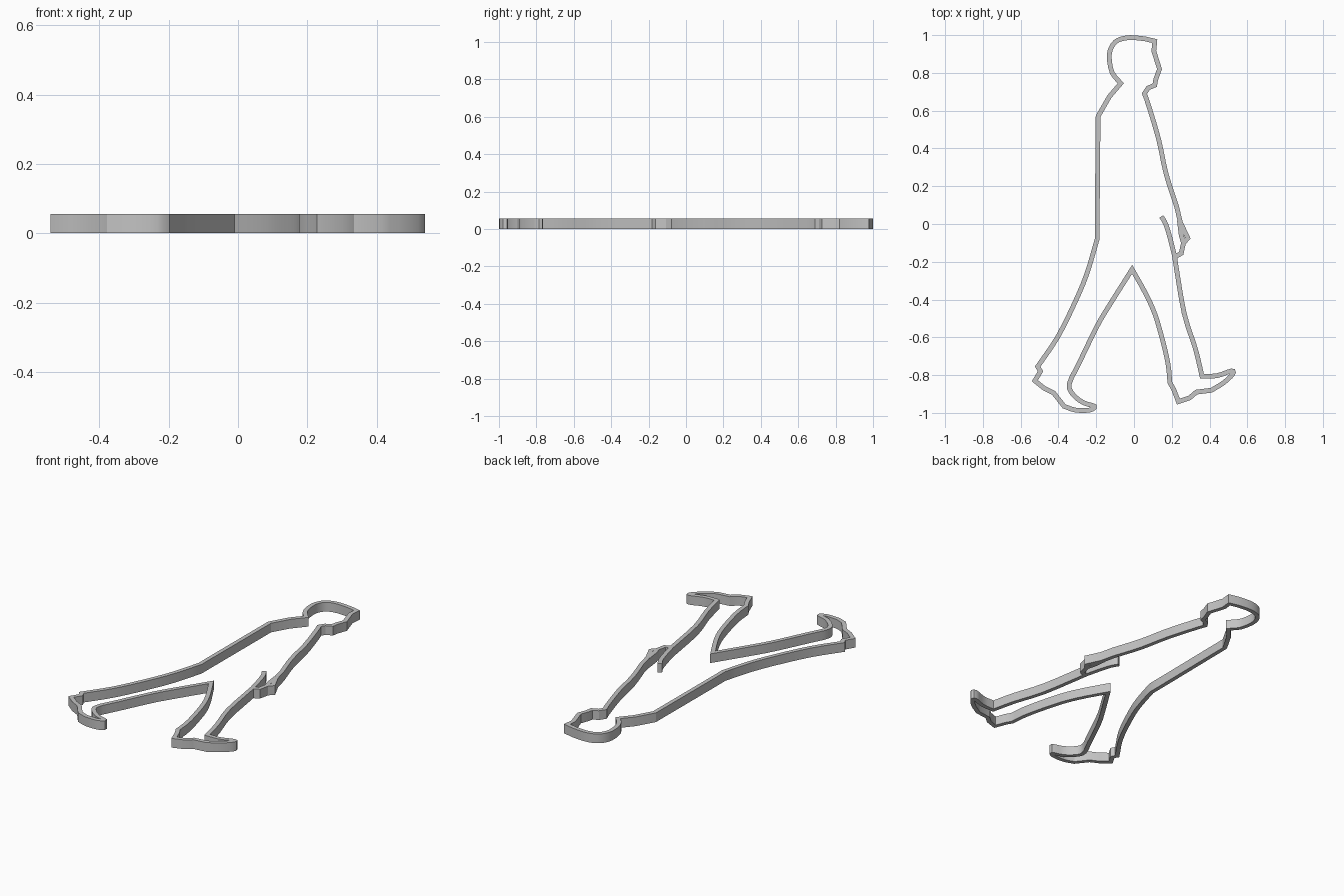
import bpy
import bmesh
from mathutils import Vector

HEIGHT = 0.055
HALF_WIDTH = 0.0125

default_cube = bpy.data.objects.get("Cube")
if default_cube:
    bpy.data.objects.remove(default_cube, do_unlink=True)

grey = bpy.data.materials.new("plain grey")
grey.use_nodes = True
grey_colour = (0.55, 0.55, 0.55, 1)
grey.diffuse_color = grey_colour
grey.node_tree.nodes["Principled BSDF"].inputs["Base Color"].default_value = grey_colour


def rounded(points, steps=3):
    """Return a smooth curve passing through the given points."""
    pts = [Vector(p) for p in points]
    result = []
    for i in range(len(pts) - 1):
        start, end = pts[i], pts[i + 1]
        before = pts[i - 1] if i else start * 2 - end
        after = pts[i + 2] if i + 2 < len(pts) else end * 2 - start
        for s in range(steps):
            t = s / steps
            result.append(0.5 * (2 * start + (end - before) * t
                          + (2 * before - 5 * start + 4 * end - after) * t ** 2
                          + (3 * start - before - 3 * end + after) * t ** 3))
    return result + [pts[-1]]


def clean(sections):
    """Join the sections into one path without doubled points."""
    path = []
    for section in sections:
        for p in section:
            p = Vector(p)
            if not path or (p - path[-1]).length > 0.002:
                path.append(p)
    return path


def build_strip(name, path, closed):
    """Stand a mitred flat band of constant width along the path."""
    bm = bmesh.new()
    count = len(path)
    rings = []
    for i, point in enumerate(path):
        before = path[i - 1] if closed or i else None
        after = path[(i + 1) % count] if closed or i < count - 1 else None
        into = (point - before).normalized() if before else None
        out = (after - point).normalized() if after else into
        into = into or out
        normal_in = Vector((-into.y, into.x))
        normal_out = Vector((-out.y, out.x))
        miter = (normal_in + normal_out).normalized()
        offset = miter * HALF_WIDTH / max(miter.dot(normal_out), 0.5)
        left, right = point + offset, point - offset
        rings.append([bm.verts.new((p.x, p.y, z)) for p, z in
                      ((left, 0), (right, 0), (right, HEIGHT), (left, HEIGHT))])
    for i in range(count if closed else count - 1):
        a, b = rings[i], rings[(i + 1) % count]
        for k in range(4):
            n = (k + 1) % 4
            bm.faces.new((a[k], a[n], b[n], b[k]))
    if not closed:
        bm.faces.new(rings[0])
        bm.faces.new(rings[-1])
    bmesh.ops.recalc_face_normals(bm, faces=bm.faces)
    mesh = bpy.data.meshes.new(name)
    bm.to_mesh(mesh)
    bm.free()
    mesh.materials.append(grey)
    obj = bpy.data.objects.new(name, mesh)
    bpy.context.collection.objects.link(obj)
    bpy.ops.object.select_all(action="DESELECT")
    obj.select_set(True)
    bpy.context.view_layer.objects.active = obj
    bpy.ops.object.shade_smooth_by_angle(angle=0.5)
    return obj


# Back of the head down to the nape
skull = rounded([(0.06, 0.98), (-0.02, 0.987), (-0.085, 0.973), (-0.12, 0.935),
                 (-0.131, 0.88), (-0.115, 0.8), (-0.07, 0.745)])
# Shoulder and straight back
back = [(-0.13, 0.675), (-0.19, 0.57), (-0.195, 0)]
# Trailing leg: outer line, shoe, inner line up to the crotch
rear_calf = rounded([(-0.195, -0.08), (-0.25, -0.265), (-0.315, -0.42),
                     (-0.405, -0.6), (-0.51, -0.755)])
rear_shoe = [(-0.495, -0.78), (-0.525, -0.83), (-0.475, -0.87), (-0.425, -0.895)]
rear_toe = rounded([(-0.37, -0.965), (-0.31, -0.985), (-0.235, -0.985),
                    (-0.21, -0.965), (-0.27, -0.945), (-0.325, -0.9),
                    (-0.342, -0.845), (-0.29, -0.735), (-0.195, -0.54),
                    (-0.13, -0.43), (-0.01, -0.24)])
# Leading leg: inner line, shoe, outer line up to the hand
front_calf = rounded([(-0.01, -0.24), (0.06, -0.365), (0.11, -0.475),
                      (0.15, -0.61), (0.18, -0.74), (0.19, -0.84)])
front_shoe = [(0.21, -0.875), (0.235, -0.94), (0.295, -0.92), (0.33, -0.89)]
front_toe = rounded([(0.41, -0.88), (0.475, -0.84), (0.522, -0.795),
                     (0.515, -0.778), (0.44, -0.803), (0.36, -0.806)])
front_thigh = rounded([(0.36, -0.806), (0.325, -0.66), (0.265, -0.47),
                       (0.215, -0.175)])
# Hand, arm and chest
hand = [(0.25, -0.155), (0.262, -0.1), (0.285, -0.075), (0.245, 0.01)]
arm = rounded([(0.225, 0.095), (0.17, 0.265), (0.13, 0.45), (0.075, 0.635),
               (0.055, 0.69)])
# Chin, nose and forehead
face = [(0.075, 0.72), (0.11, 0.735), (0.115, 0.765), (0.135, 0.82),
        (0.105, 0.915), (0.11, 0.968)]

build_strip("walking_figure_outline", clean([
    skull, back, rear_calf, rear_shoe, rear_toe, front_calf, front_shoe,
    front_toe, front_thigh, hand, arm, face]), closed=True)

# Inner edge of the sleeve, rising from the hand
build_strip("sleeve_line", clean([
    rounded([(0.217, -0.18), (0.195, -0.09), (0.17, -0.005), (0.145, 0.04)])]),
    closed=False)

# Inner finger line of the hand
build_strip("thumb_line", clean([
    [(0.262, -0.1), (0.25, -0.06), (0.24, 0.02)]]), closed=False)
